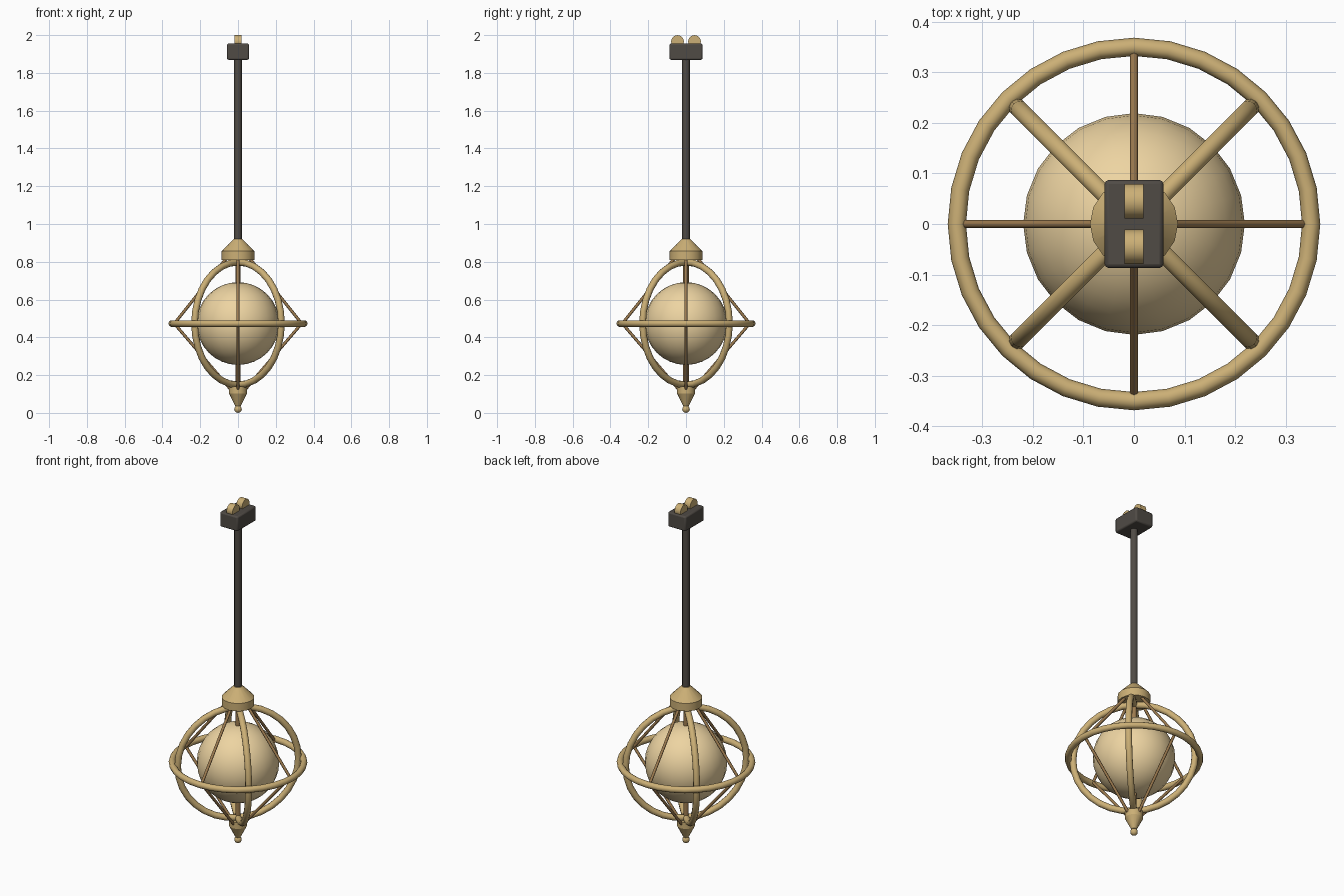
import bpy, math
from mathutils import Vector

if "Cube" in bpy.data.objects:
    bpy.data.objects.remove(bpy.data.objects["Cube"])


def material(name, rgb):
    m = bpy.data.materials.new(name)
    m.diffuse_color = (*rgb, 1)
    m.use_nodes = True
    m.node_tree.nodes["Principled BSDF"].inputs["Base Color"].default_value = m.diffuse_color
    return m


BRASS = material("brass", (0.60, 0.43, 0.18))
BRONZE = material("bronze", (0.34, 0.20, 0.08))
IRON = material("dark_iron", (0.08, 0.07, 0.06))
GLASS = material("warm_glass", (0.85, 0.66, 0.36))
MID = 0.473  # height of the globe centre


def finish(name, mat, smooth=30):
    o = bpy.context.object
    o.name = name
    o.data.materials.append(mat)
    if smooth:
        bpy.ops.object.shade_smooth_by_angle(angle=math.radians(smooth))
    return o


def frustum(name, mat, r1, r2, z1, z2, sides=16, smooth=30):
    bpy.ops.mesh.primitive_cone_add(vertices=sides, radius1=r1, radius2=r2, depth=z2 - z1,
                                    location=(0, 0, (z1 + z2) / 2))
    return finish(name, mat, smooth)


def rod(name, mat, a, b, r, sides=8):
    a, b = Vector(a), Vector(b)
    d = b - a
    bpy.ops.mesh.primitive_cylinder_add(vertices=sides, radius=r, depth=d.length, location=(a + b) / 2,
                                        rotation=d.to_track_quat('Z', 'Y').to_euler())
    return finish(name, mat, 50)


def ring(name, radius, rot):
    bpy.ops.mesh.primitive_torus_add(major_radius=radius, minor_radius=0.018, major_segments=32,
                                     minor_segments=10, location=(0, 0, MID), rotation=rot)
    return finish(name, BRASS, 50)


# globe and the stem through it
bpy.ops.mesh.primitive_uv_sphere_add(segments=24, ring_count=16, radius=0.219, location=(0, 0, MID))
finish("globe", GLASS)
rod("globe_stem_top", BRONZE, (0, 0, 0.66), (0, 0, 0.83), 0.015, 10)
rod("globe_stem_bottom", BRONZE, (0, 0, 0.12), (0, 0, 0.28), 0.015, 10)

# cage: equator and two diagonal upright rings
ring("equator_ring", 0.35, (0, 0, 0))
for i, s in enumerate((1, -1)):
    ring(f"upright_ring_{i + 1}", 0.325, (math.pi / 2, 0, s * math.pi / 4))

# thin struts from the cap and finial to the equator
for i in range(4):
    c, s = round(math.cos(i * math.pi / 2)), round(math.sin(i * math.pi / 2))
    rim = (0.337 * c, 0.337 * s, MID)
    rod(f"upper_strut_{i + 1}", BRONZE, rim, (0.06 * c, 0.06 * s, 0.82), 0.008)
    rod(f"lower_strut_{i + 1}", BRONZE, rim, (0.035 * c, 0.035 * s, 0.12), 0.008)

# cap above the cage
frustum("cap_band", BRASS, 0.087, 0.087, 0.81, 0.856)
frustum("cap_cone", BRASS, 0.087, 0.024, 0.856, 0.92)

# finial below the cage
frustum("finial_collar", BRASS, 0.048, 0.048, 0.103, 0.14)
frustum("finial_cone", BRASS, 0.014, 0.048, 0.036, 0.103)
bpy.ops.mesh.primitive_uv_sphere_add(segments=12, ring_count=8, radius=0.02, location=(0, 0, 0.02))
finish("finial_ball", BRASS, 50)

# hanging rod and ceiling block
rod("hanging_rod", IRON, (0, 0, 0.9), (0, 0, 1.88), 0.02, 12)
bpy.ops.mesh.primitive_cube_add(size=1, location=(0, 0, 1.912))
block = bpy.context.object
block.scale = (0.116, 0.174, 0.086)
bpy.ops.object.transform_apply(location=False, rotation=False, scale=True)
bevel = block.modifiers.new("bevel", 'BEVEL')
bevel.width, bevel.segments = 0.008, 2
finish("ceiling_block", IRON)

# pair of rollers on the block
for i, s in enumerate((1, -1)):
    rod(f"roller_{i + 1}", BRASS, (-0.019, 0.045 * s, 1.966), (0.019, 0.045 * s, 1.966), 0.034, 16)
